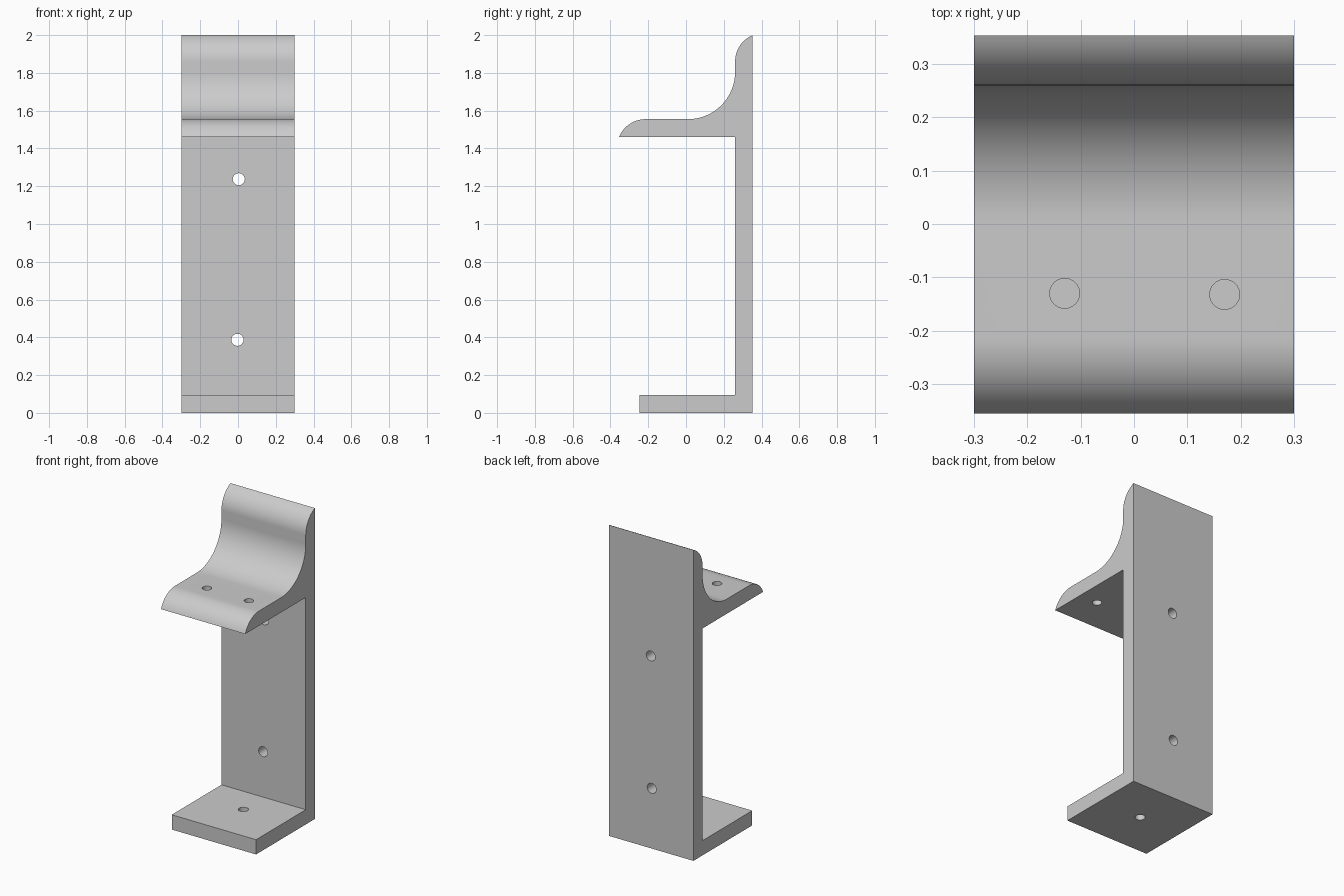
import bpy, bmesh, math
from mathutils import Matrix, Vector

cube = bpy.data.objects.get("Cube")
if cube:
    bpy.data.objects.remove(cube, do_unlink=True)

# Main dimensions
HALF_W = 0.3
BACK, WALL = 0.353, 0.26
SHELF_UNDER, SHELF_TOP = 1.46, 1.555
TIP, BASE_FRONT, BASE_TOP = -0.355, -0.245, 0.095
LIP, COVE = 0.152, 0.25

grey = bpy.data.materials.new("plain grey")
grey.use_nodes = True
grey.diffuse_color = (0.6, 0.6, 0.6, 1)
grey.node_tree.nodes["Principled BSDF"].inputs["Base Color"].default_value = (0.6, 0.6, 0.6, 1)


def arc(cy, cz, r, start, end, steps):
    """Points (y, z) along an arc, angles in radians."""
    angles = [start + (end - start) * i / steps for i in range(steps + 1)]
    return [(cy + r * math.cos(a), cz + r * math.sin(a)) for a in angles]


def make_object(name, bm):
    bmesh.ops.recalc_face_normals(bm, faces=bm.faces)
    mesh = bpy.data.meshes.new(name)
    bm.to_mesh(mesh)
    bm.free()
    mesh.materials.append(grey)
    obj = bpy.data.objects.new(name, mesh)
    bpy.context.collection.objects.link(obj)
    return obj


# Side profile: base foot, wall, shelf with rounded lip, cove, rounded top lip
sweep = math.asin((SHELF_TOP - SHELF_UNDER) / LIP)
sweep = math.acos((LIP - (SHELF_TOP - SHELF_UNDER)) / LIP)
lip_run = LIP * math.sin(sweep)
profile = [(BACK, 0), (BASE_FRONT, 0), (BASE_FRONT, BASE_TOP),
           (WALL, BASE_TOP), (WALL, SHELF_UNDER)]
profile += arc(TIP + lip_run, SHELF_TOP - LIP, LIP,
               math.pi / 2 + sweep, math.pi / 2, 16)
profile += arc(WALL - COVE, SHELF_TOP + COVE, COVE, -math.pi / 2, 0, 32)
top_sweep = math.acos((LIP - (BACK - WALL)) / LIP)
profile += arc(WALL + LIP, 2 - LIP * math.sin(top_sweep), LIP,
               math.pi, math.pi - top_sweep, 16)

bm = bmesh.new()
face = bm.faces.new([bm.verts.new((-HALF_W, y, z)) for y, z in profile])
extruded = bmesh.ops.extrude_face_region(bm, geom=[face])["geom"]
bmesh.ops.translate(bm, vec=(2 * HALF_W, 0, 0),
                    verts=[v for v in extruded if isinstance(v, bmesh.types.BMVert)])
bracket = make_object("bracket", bm)

# Screw holes: centre and axis
holes = [((-0.13, -0.13, 1.5), "Z", 0.028), ((0.17, -0.132, 1.5), "Z", 0.028),
         ((0, 0.055, 0.05), "Z", 0.03),
         ((0.004, 0.305, 1.237), "Y", 0.032), ((-0.003, 0.305, 0.387), "Y", 0.032)]
bm = bmesh.new()
for centre, axis, radius in holes:
    turn = Matrix.Rotation(math.pi / 2, 4, "X") if axis == "Y" else Matrix()
    bmesh.ops.create_cone(bm, cap_ends=True, segments=32, radius1=radius,
                          radius2=radius, depth=0.2,
                          matrix=Matrix.Translation(Vector(centre)) @ turn)
cutter = make_object("hole_cutter", bm)
cutter.hide_render = True

cut = bracket.modifiers.new("holes", "BOOLEAN")
cut.operation = "DIFFERENCE"
cut.solver = "EXACT"
cut.object = cutter
bpy.ops.object.select_all(action="DESELECT")
bpy.context.view_layer.objects.active = bracket
bracket.select_set(True)
bpy.ops.object.modifier_apply(modifier=cut.name)
bpy.data.objects.remove(cutter, do_unlink=True)

# Smooth curves, crisp edges
bpy.ops.object.shade_smooth_by_angle(angle=math.radians(30))
